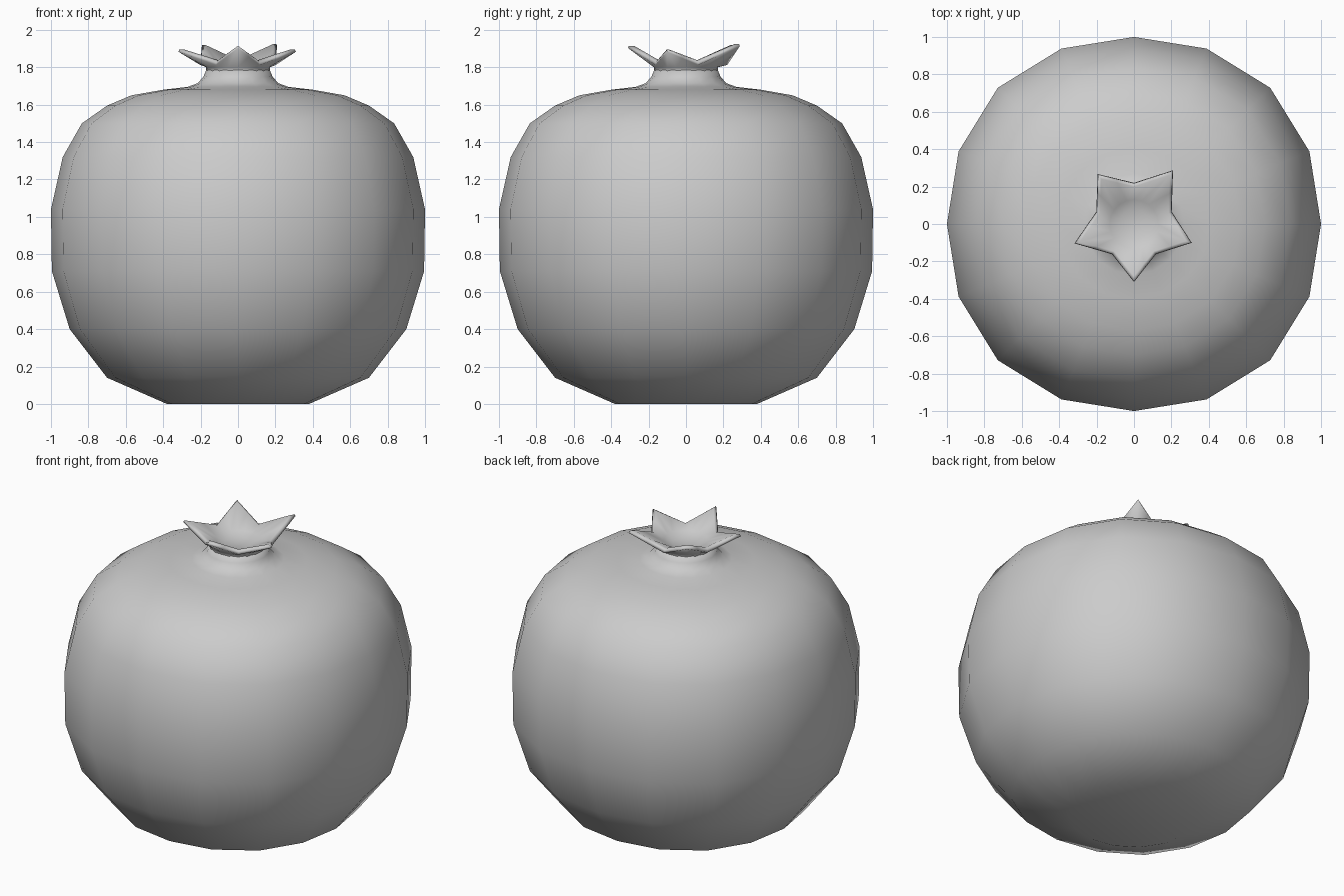
import bpy, bmesh
from math import sin, cos, pi, radians

if "Cube" in bpy.data.objects:
    bpy.data.objects.remove(bpy.data.objects["Cube"])


def loft(name, rings, bottom, top):
    """Skin a stack of equal-length rings and close both ends with fans."""
    bm = bmesh.new()
    rows = [[bm.verts.new(p) for p in ring] for ring in rings]
    n = len(rows[0])
    for a, b in zip(rows, rows[1:]):
        for i in range(n):
            j = (i + 1) % n
            bm.faces.new((a[i], a[j], b[j], b[i]))
    for row, z in ((rows[0], bottom), (rows[-1], top)):
        c = bm.verts.new((0, 0, z))
        for i in range(n):
            bm.faces.new((row[i], row[(i + 1) % n], c))
    bmesh.ops.recalc_face_normals(bm, faces=bm.faces)
    me = bpy.data.meshes.new(name)
    bm.to_mesh(me)
    bm.free()
    ob = bpy.data.objects.new(name, me)
    bpy.context.collection.objects.link(ob)
    for p in me.polygons:
        p.use_smooth = True
    return ob


# Fruit body: 16-sided, very slightly squared in plan
profile = [(0.38, 0.0), (0.70, 0.14), (0.90, 0.40), (0.995, 0.71), (1.0, 1.04),
           (0.937, 1.32), (0.835, 1.50), (0.70, 1.595), (0.57, 1.65),
           (0.40, 1.68), (0.27, 1.695), (0.215, 1.715), (0.185, 1.75), (0.17, 1.785)]


def body_ring(r, z):
    square = 0.03 * min(1, max(0, (r - 0.2) / 0.6))
    pts = []
    for i in range(16):
        a = 2 * pi * i / 16
        k = r * (1 + square * sin(2 * a) ** 2)
        pts.append((k * cos(a), k * sin(a), z))
    return pts


loft("fruit_body", [body_ring(r, z) for r, z in profile], 0.008, 1.785)

# Crown: round neck opening into a five-pointed star with a hollow bowl
TIPS = [(0.31, 1.915), (0.325, 1.895), (0.355, 1.925), (0.33, 1.92), (0.335, 1.895)]
NOTCH = [0.2, 0.212, 0.22, 0.212, 0.2]


def polar(r, deg, z):
    return (r * cos(radians(deg)), r * sin(radians(deg)), z)


def star_ring(inset, tip_dz, notch_z):
    corners = []
    for k in range(5):
        r, z = TIPS[k]
        corners.append(polar(r - inset * 1.6, -90 + 72 * k, z + tip_dz))
        corners.append(polar(NOTCH[k] - inset, -54 + 72 * k, notch_z))
    pts = []
    for i, p in enumerate(corners):
        q = corners[(i + 1) % 10]
        pts += [p, tuple((a + b) / 2 for a, b in zip(p, q))]
    return pts


def round_ring(r, z):
    return [polar(r, -90 + 18 * i, z) for i in range(20)]


loft("crown", [round_ring(0.185, 1.735), round_ring(0.167, 1.77),
               round_ring(0.172, 1.80), star_ring(0.0, -0.012, 1.812),
               star_ring(0.003, 0.0, 1.83), star_ring(0.02, 0.0, 1.838),
               round_ring(0.13, 1.815), round_ring(0.08, 1.795)], 1.735, 1.79)
